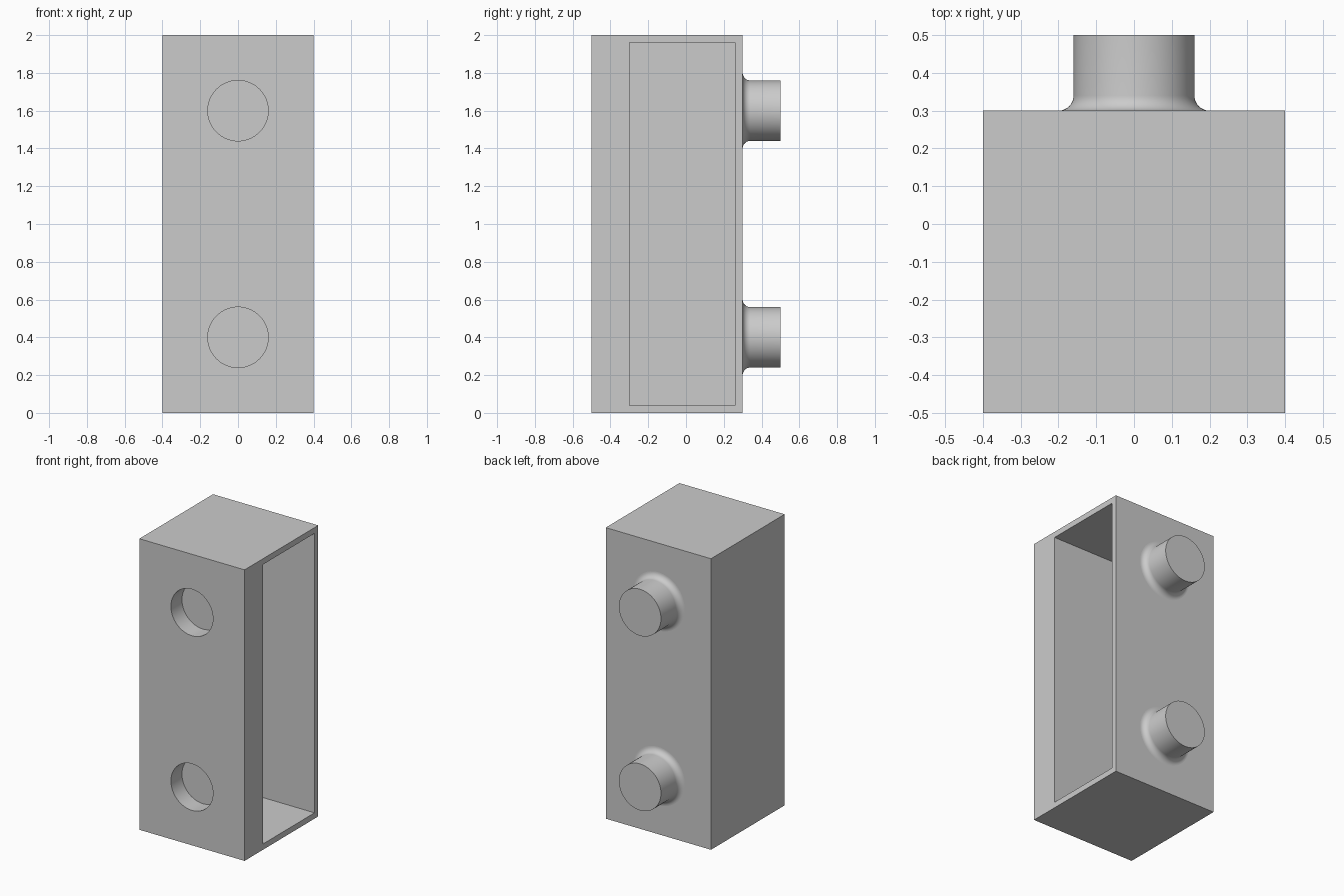
import bpy, bmesh, math
from mathutils import Matrix, Vector

cube = bpy.data.objects.get("Cube")
if cube:
    bpy.data.objects.remove(cube, do_unlink=True)

# Single plain grey
GREY = (0.6, 0.6, 0.6, 1.0)
grey = bpy.data.materials.new("plain_grey")
grey.use_nodes = True
grey.diffuse_color = GREY
for node in grey.node_tree.nodes:
    if node.type == 'BSDF_PRINCIPLED':
        node.inputs["Base Color"].default_value = GREY

RADIUS = 0.16
FILLET = 0.04
WALL = 0.04
HOLE_DEPTH = 0.12
SIDES = 64
HEIGHTS = (0.4, 1.6)


def finish(name, bm):
    bmesh.ops.recalc_face_normals(bm, faces=bm.faces)
    mesh = bpy.data.meshes.new(name)
    bm.to_mesh(mesh)
    bm.free()
    mesh.materials.append(grey)
    obj = bpy.data.objects.new(name, mesh)
    bpy.context.collection.objects.link(obj)
    return obj


def box(name, low, high):
    low, high = Vector(low), Vector(high)
    bm = bmesh.new()
    bmesh.ops.create_cube(bm, size=1, matrix=Matrix.Translation((low + high) / 2)
                          @ Matrix.Diagonal(high - low).to_4x4())
    return finish(name, bm)


def lathe(name, profile, z):
    """Turn (radius, y) points about the y axis at height z."""
    bm = bmesh.new()
    verts = [bm.verts.new((r, y, z)) for r, y in profile]
    edges = [bm.edges.new(pair) for pair in zip(verts, verts[1:])]
    bmesh.ops.spin(bm, geom=verts + edges, cent=(0, 0, z), axis=(0, 1, 0),
                   angle=math.tau, steps=SIDES)
    bmesh.ops.remove_doubles(bm, verts=bm.verts, dist=1e-5)
    return finish(name, bm)


def smooth(obj):
    bpy.ops.object.select_all(action='DESELECT')
    obj.select_set(True)
    bpy.context.view_layer.objects.active = obj
    bpy.ops.object.shade_smooth_by_angle(angle=math.radians(30))


def cut(obj, cutter):
    cutter.hide_render = True
    mod = obj.modifiers.new("cut", 'BOOLEAN')
    mod.operation = 'DIFFERENCE'
    mod.solver = 'EXACT'
    mod.object = cutter
    bpy.context.view_layer.objects.active = obj
    bpy.ops.object.modifier_apply(modifier=mod.name)
    bpy.data.objects.remove(cutter, do_unlink=True)


# Tall block, hollowed from its +x side behind a thick front wall
block = box("block", (-0.4, -0.5, 0), (0.4, 0.3, 2))
cut(block, box("cavity_cutter", (-0.4 + WALL, -0.3, WALL), (0.5, 0.3 - WALL, 2 - WALL)))

# Blind round sockets in the front
for z in HEIGHTS:
    bottom = -0.5 + HOLE_DEPTH
    cut(block, lathe("socket_cutter",
                     [(0, -0.6), (RADIUS, -0.6), (RADIUS, bottom), (0, bottom)], z))
smooth(block)

# Round pegs on the back, flared into the wall
flare = [(RADIUS + FILLET * (1 - math.sin(t)), 0.3 + FILLET * (1 - math.cos(t)))
         for t in (i * math.pi / 20 for i in range(11))]
for label, z in zip(("lower", "upper"), HEIGHTS):
    smooth(lathe(label + "_peg", flare + [(RADIUS, 0.5), (0, 0.5)], z))
